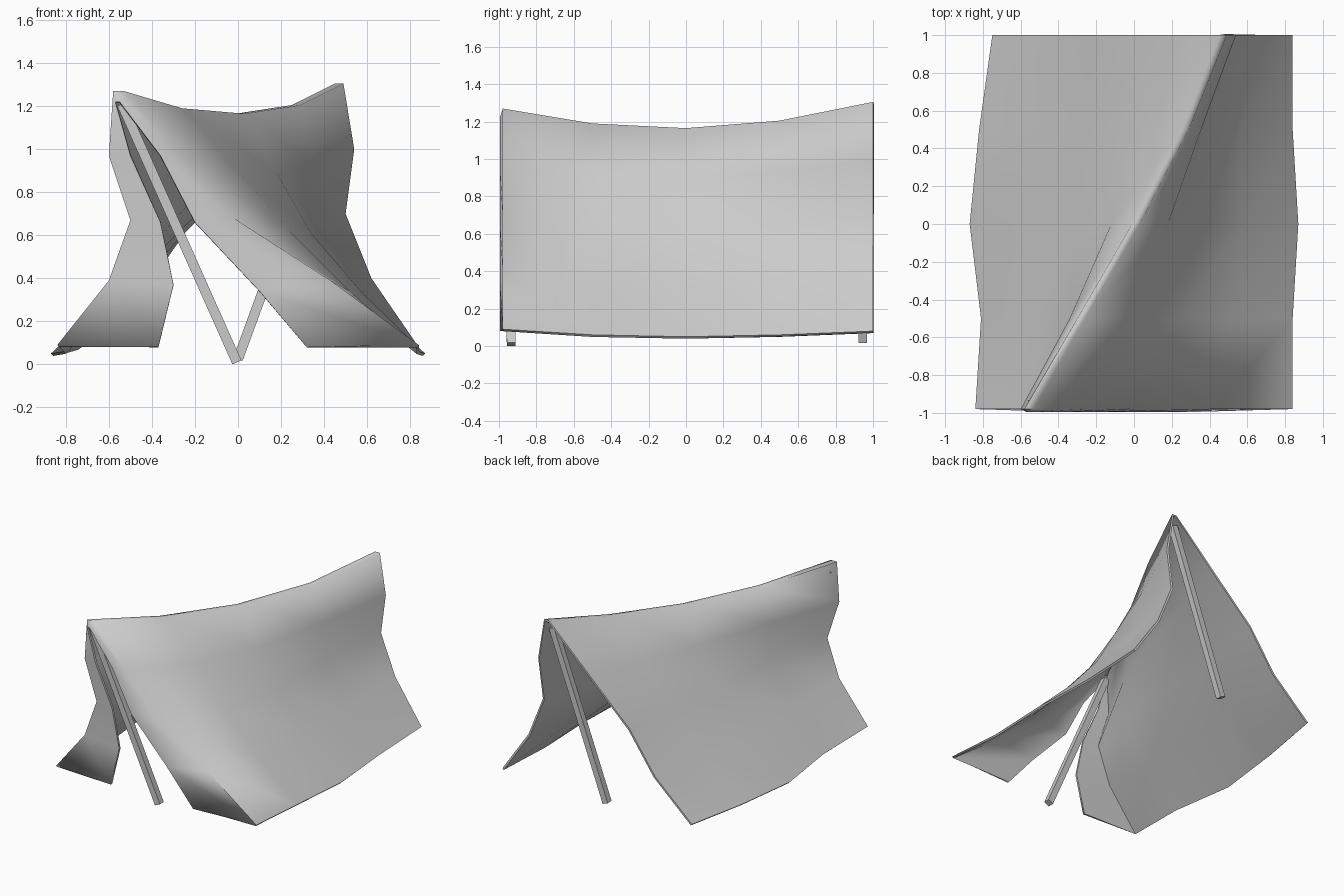
import bpy, bmesh, math
from mathutils import Vector

cube = bpy.data.objects.get("Cube")
if cube:
    bpy.data.objects.remove(cube, do_unlink=True)

mat = bpy.data.materials.new("light grey")
mat.use_nodes = True
GREY = (0.6, 0.6, 0.6, 1)
mat.diffuse_color = GREY
mat.node_tree.nodes["Principled BSDF"].inputs["Base Color"].default_value = GREY


def make_object(name, bm):
    mesh = bpy.data.meshes.new(name)
    bm.to_mesh(mesh)
    bm.free()
    obj = bpy.data.objects.new(name, mesh)
    obj.data.materials.append(mat)
    bpy.context.collection.objects.link(obj)
    return obj


# Cross-sections of the cloth (y, then x, z): left hem, over the ridge, right hem
sections = [
    # door flaps folded across the front
    (-.995, [(-.37, .08), (-.30, .37), (-.36, .66), (-.50, .97), (-.57, 1.22),
             (-.55, 1.22), (-.36, .97), (-.20, .66), (.10, .34), (.32, .08)]),
    # front edge of the body
    (-.98, [(-.84, .09), (-.60, .39), (-.50, .67), (-.60, .97), (-.58, 1.27),
            (-.53, 1.27), (-.26, .97), (-.02, .68), (.43, .39), (.84, .09)]),
    (-.5, [(-.81, .06), (-.56, .35), (-.35, .63), (-.34, .92), (-.30, 1.19),
           (-.26, 1.19), (-.01, .91), (.24, .62), (.52, .34), (.84, .06)]),
    (0, [(-.87, .05), (-.57, .33), (-.30, .61), (-.12, .89), (-.01, 1.165),
         (.03, 1.165), (.18, .89), (.34, .61), (.58, .33), (.87, .05)]),
    (.5, [(-.82, .06), (-.52, .34), (-.25, .63), (.01, .92), (.25, 1.205),
          (.29, 1.205), (.355, .93), (.38, .64), (.57, .36), (.84, .06)]),
    # open back end
    (1, [(-.75, .08), (-.44, .36), (-.23, .66), (.13, 1.0), (.45, 1.305),
         (.49, 1.305), (.54, 1.0), (.50, .70), (.62, .40), (.84, .08)]),
]
bm = bmesh.new()
grid = [[bm.verts.new((x, y, z)) for x, z in pts] for y, pts in sections]
for a, b in zip(grid, grid[1:]):
    for i in range(len(a) - 1):
        bm.faces.new((a[i], a[i + 1], b[i + 1], b[i]))
cloth = make_object("tent_cloth", bm)
solid = cloth.modifiers.new("thickness", 'SOLIDIFY')
solid.thickness = 0.015
solid.offset = -1
bpy.context.view_layer.objects.active = cloth
cloth.select_set(True)
bpy.ops.object.modifier_apply(modifier=solid.name)
bpy.ops.object.shade_smooth_by_angle(angle=math.radians(80))


# Square leaning poles, one at each end
def pole(name, foot, top, width=0.046):
    foot, top = Vector(foot), Vector(top)
    axis = top - foot
    bm = bmesh.new()
    bmesh.ops.create_cube(bm, size=1)
    bmesh.ops.scale(bm, vec=(width, width, axis.length), verts=bm.verts)
    # keep one pair of sides square to the front
    turn = axis.to_track_quat('Z', 'Y').to_matrix()
    side = Vector((0, 1, 0)).cross(axis).normalized()
    turn.col[0], turn.col[1], turn.col[2] = side, axis.normalized().cross(side), axis.normalized()
    bmesh.ops.rotate(bm, matrix=turn, verts=bm.verts)
    bmesh.ops.translate(bm, vec=(foot + top) / 2, verts=bm.verts)
    return make_object(name, bm)


pole("front_pole", (-.005, -.935, .01), (-.54, -.955, 1.21))
pole("back_pole", (0, .945, .025), (.445, .955, 1.24))
